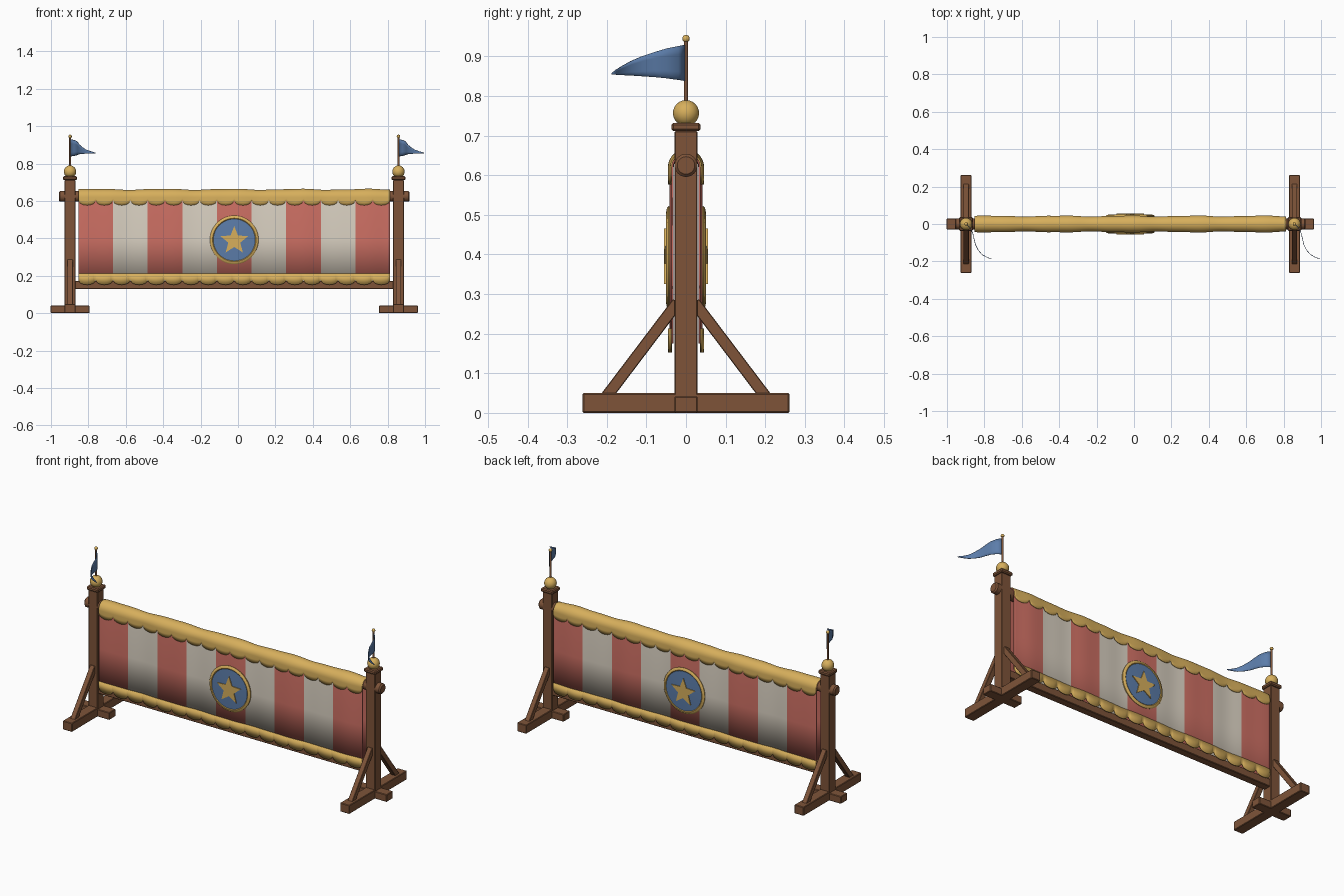
import bpy, bmesh, math
from mathutils import Vector, Matrix

if "Cube" in bpy.data.objects:
    bpy.data.objects.remove(bpy.data.objects["Cube"])

CX = -0.02            # middle of the frame (flags reach further on +x)
POST = 0.878          # post distance from the middle


def mat(name, r, g, b):
    m = bpy.data.materials.new(name)
    lin = [((c / 255 + 0.055) / 1.055) ** 2.4 for c in (r, g, b)]
    m.diffuse_color = (*lin, 1)
    m.use_nodes = True
    m.node_tree.nodes["Principled BSDF"].inputs["Base Color"].default_value = m.diffuse_color
    return m


WOOD = mat("brown wood", 126, 84, 57)
GOLD = mat("gold", 215, 175, 92)
RED = mat("faded red", 206, 112, 100)
CREAM = mat("cream", 218, 209, 194)
BLUE = mat("blue", 92, 125, 170)


def finish(bm, name, mats, smooth=True, thick=0, bevel=0):
    me = bpy.data.meshes.new(name)
    bmesh.ops.recalc_face_normals(bm, faces=bm.faces)
    bm.to_mesh(me)
    bm.free()
    for m in mats:
        me.materials.append(m)
    ob = bpy.data.objects.new(name, me)
    bpy.context.collection.objects.link(ob)
    if thick:
        mod = ob.modifiers.new("thickness", 'SOLIDIFY')
        mod.thickness, mod.offset = thick, 0
    if bevel:
        mod = ob.modifiers.new("bevel", 'BEVEL')
        mod.width, mod.segments = bevel, 1
    if smooth:
        bpy.ops.object.select_all(action='DESELECT')
        ob.select_set(True)
        bpy.context.view_layer.objects.active = ob
        bpy.ops.object.shade_smooth_by_angle(angle=math.radians(35))
    return ob


def box(name, loc, size, rot_x=0, bevel=0.003):
    bm = bmesh.new()
    m = Matrix.Translation(loc) @ Matrix.Rotation(rot_x, 4, 'X') @ Matrix.Diagonal((*size, 1))
    bmesh.ops.create_cube(bm, size=1, matrix=m)
    return finish(bm, name, [WOOD], smooth=False, bevel=bevel)


def lathe(name, profile, material, matrix, n=32):
    """Spin (radius, height) points round local z."""
    bm = bmesh.new()
    vs = [bm.verts.new((r, 0, h)) for r, h in profile]
    es = [bm.edges.new(p) for p in zip(vs, vs[1:])]
    bmesh.ops.spin(bm, geom=vs + es, cent=(0, 0, 0), axis=(0, 0, 1),
                   angle=math.tau, steps=n, use_duplicate=False)
    bmesh.ops.remove_doubles(bm, verts=bm.verts, dist=1e-5)
    bm.transform(matrix)
    return finish(bm, name, [material])


def ball(r, z, n=12):
    return [(r * math.sin(math.pi * i / n), z - r * math.cos(math.pi * i / n)) for i in range(n + 1)]


# ---- end stands, flags ----
FLAG = [(0.0, 0.0, 0.93, 0.838), (0.022, -0.02, 0.926, 0.841), (0.036, -0.05, 0.92, 0.845),
        (0.043, -0.08, 0.911, 0.848), (0.05, -0.11, 0.901, 0.85), (0.065, -0.14, 0.888, 0.852),
        (0.085, -0.163, 0.875, 0.853), (0.11, -0.177, 0.866, 0.854), (0.135, -0.187, 0.858, 0.855)]

for side, s in (("left", -1), ("right", 1)):
    px = CX + s * POST
    at = Matrix.Translation((px, 0, 0))
    box(side + "_post", (px, 0, 0.357), (0.059, 0.058, 0.71))
    box(side + "_post_cap", (px, 0, 0.722), (0.074, 0.074, 0.021), bevel=0.005)
    box(side + "_foot", (px, 0, 0.025), (0.059, 0.522, 0.05))
    box(side + "_cross_foot", (px, 0, 0.021), (0.207, 0.058, 0.042))
    # diagonal braces
    for face, t in (("front", -1), ("back", 1)):
        a, b = Vector((0.205, 0.036)), Vector((0.021, 0.279))
        d = b - a
        box(f"{side}_{face}_brace", (px, t * (a.x + b.x) / 2, (a.y + b.y) / 2),
            (0.029, 0.0295, d.length), rot_x=t * math.atan2(-d.x, d.y), bevel=0.002)
    lathe(side + "_finial_ball", ball(0.033, 0.757), GOLD, at)
    lathe(side + "_flag_pole", [(0, 0.78), (0.0055, 0.78), (0.0055, 0.94), (0, 0.94)], WOOD, at, 12)
    lathe(side + "_pole_tip", ball(0.0095, 0.945, 8), GOLD, at, 16)
    # pennant
    bm = bmesh.new()
    cols = []
    for dx, dy, zt, zb in FLAG:
        cols.append([bm.verts.new((px + dx, dy, zb + (zt - zb) * k / 4)) for k in range(5)])
    for c0, c1 in zip(cols, cols[1:]):
        for k in range(4):
            bm.faces.new((c0[k], c1[k], c1[k + 1], c0[k + 1]))
    finish(bm, side + "_pennant", [BLUE], thick=0.003)

# ---- rails ----
rod = [(0, -0.938), (0.022, -0.938), (0.029, -0.931), (0.029, 0.931), (0.022, 0.938), (0, 0.938)]
lathe("top_rod", rod, WOOD, Matrix.Translation((CX, 0, 0.625)) @ Matrix.Rotation(math.pi / 2, 4, 'Y'))
box("bottom_rail", (CX, 0, 0.151), (2 * POST - 0.05, 0.044, 0.044))

# ---- draped cloth ----
HALF, STRIPES, SCALLOPS, PER = 0.833, 9, 18, 10


def wave(u):
    return 0.0025 * math.sin(u * 29) + 0.001 * math.sin(u * 61 + 1)


def scallop(u):
    t = (u * SCALLOPS) % 1 * 2 - 1
    return math.sqrt(max(0, 1 - t * t))


def sheet(name, row, mats, rule=None, thick=0.004):
    """row(u) gives the (y, z) cross-section at u in 0..1 along the banner."""
    bm = bmesh.new()
    n = SCALLOPS * PER
    cols = []
    for i in range(n + 1):
        u = i / n
        cols.append([bm.verts.new((CX - HALF + 2 * HALF * u, y, z)) for y, z in row(u)])
    for i in range(n):
        for k in range(len(cols[0]) - 1):
            f = bm.faces.new((cols[i][k], cols[i + 1][k], cols[i + 1][k + 1], cols[i][k + 1]))
            if rule:
                f.material_index = rule((i + 0.5) / n)
    return finish(bm, name, mats, thick=thick)


def drape(radius, low):
    def row(u):
        r = radius + wave(u)
        arc = [(-r * math.cos(math.pi * k / 14), 0.62 + r * math.sin(math.pi * k / 14)) for k in range(15)]
        z = low(u)
        return [(-r, z), (-r, (z + 0.62) / 2)] + arc + [(r, (z + 0.62) / 2), (r, z)]
    return row


sheet("striped_banner", drape(0.0365, lambda u: 0.175), [RED, CREAM],
      rule=lambda u: int(u * STRIPES) % 2)
sheet("top_scalloped_trim", drape(0.0405, lambda u: 0.603 - 0.026 * scallop(u)), [GOLD])
for face, s in (("front", -1), ("back", 1)):
    sheet(face + "_bottom_trim",
          lambda u: [(s * (0.0405 + wave(u)), 0.213), (s * (0.0405 + wave(u)), 0.176 - 0.024 * scallop(u))],
          [GOLD])

    # ---- medallion on each side ----
    m = Matrix.Translation((CX, 0, 0.392)) @ Matrix.Rotation(-s * math.pi / 2, 4, 'X')
    lathe(face + "_medallion_rim",
          [(0, 0.036), (0.128, 0.036), (0.13, 0.044), (0.126, 0.048), (0.116, 0.05), (0.111, 0.046), (0, 0.046)],
          GOLD, m, 48)
    lathe(face + "_medallion_disc", [(0.112, 0.044), (0.112, 0.048), (0.06, 0.0505), (0, 0.052)], BLUE, m, 48)
    bm = bmesh.new()
    ring = []
    for k in range(10):
        r = 0.078 if k % 2 == 0 else 0.034
        a = math.pi / 2 + k * math.pi / 5
        ring.append(bm.verts.new((CX + r * math.cos(a), s * 0.055, 0.388 + r * math.sin(a))))
    top = bm.faces.new(ring)
    ext = bmesh.ops.extrude_face_region(bm, geom=[top])
    for v in ext["geom"]:
        if isinstance(v, bmesh.types.BMVert):
            v.co.y = s * 0.046
    finish(bm, face + "_star", [GOLD], smooth=False)
